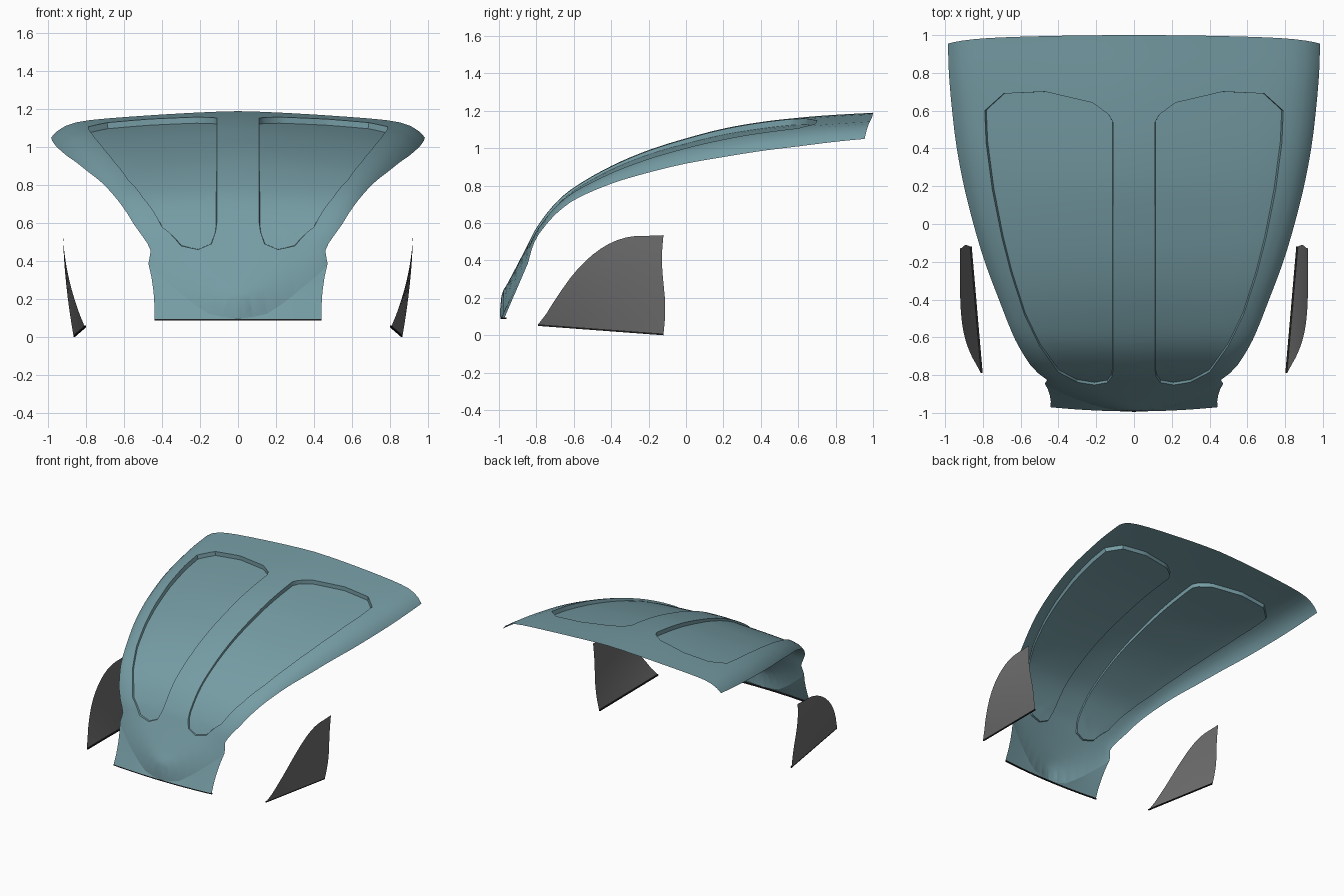
import bpy, bmesh, math
from mathutils import Vector
from mathutils.geometry import delaunay_2d_cdt, intersect_point_line

if "Cube" in bpy.data.objects:
    bpy.data.objects.remove(bpy.data.objects["Cube"])


def material(name, rgb):
    m = bpy.data.materials.new(name)
    m.diffuse_color = (*rgb, 1)
    m.use_nodes = True
    m.node_tree.nodes["Principled BSDF"].inputs["Base Color"].default_value = m.diffuse_color
    return m


TEAL = material("blue_grey_paint", (0.18, 0.335, 0.375))
GREY = material("dark_grey", (0.16, 0.16, 0.16))
BLACK = material("black_trim", (0.015, 0.015, 0.015))


def make(name, verts, faces, mat, smooth=True):
    me = bpy.data.meshes.new(name)
    me.from_pydata([tuple(v) for v in verts], [], faces)
    me.materials.append(mat)
    ob = bpy.data.objects.new(name, me)
    bpy.context.collection.objects.link(ob)
    if smooth:
        bpy.ops.object.select_all(action='DESELECT')
        ob.select_set(True)
        bpy.context.view_layer.objects.active = ob
        bpy.ops.object.shade_smooth_by_angle(angle=math.radians(30))
    return ob


def curve(pts):
    """Smooth function through (position, value) points."""
    n = len(pts)
    slope = []
    for i in range(n):
        a, b = pts[max(i - 1, 0)], pts[min(i + 1, n - 1)]
        slope.append((b[1] - a[1]) / (b[0] - a[0]))

    def f(p):
        p = min(max(p, pts[0][0]), pts[-1][0])
        i = max(k for k in range(n - 1) if pts[k][0] <= p)
        (x0, y0), (x1, y1) = pts[i], pts[i + 1]
        h = x1 - x0
        s = (p - x0) / h
        return ((2*s**3 - 3*s**2 + 1) * y0 + (s**3 - 2*s**2 + s) * h * slope[i]
                + (3*s**2 - 2*s**3) * y1 + (s**3 - s**2) * h * slope[i + 1])
    return f


def ramp(p, a, b):
    s = min(max((p - a) / (b - a), 0), 1)
    return s * s * (3 - 2 * s)


# Hood shape: half width, centre height and edge height along its length
width = curve([(-.995, 0), (-.98, .13), (-.95, .24), (-.9, .37), (-.845, .472), (-.826, .46),
               (-.8, .497), (-.745, .55), (-.7, .58), (-.6, .635), (-.4, .715), (-.2, .79),
               (0, .85), (.2, .9), (.4, .938), (.6, .963), (.8, .98), (.955, .985)])
centre = curve([(-.995, .1), (-.99, .2), (-.95, .285), (-.9, .38), (-.845, .487),
                (-.8, .575), (-.7, .705), (-.6, .79), (-.4, .905), (-.2, .99), (0, 1.053),
                (.2, 1.105), (.4, 1.14), (.6, 1.163), (.8, 1.18), (.955, 1.19)])
edge = curve([(-.995, .1), (-.98, .112), (-.95, .18), (-.9, .285), (-.845, .385), (-.826, .455),
              (-.8, .52), (-.745, .595), (-.7, .645), (-.6, .722), (-.4, .81), (-.2, .87),
              (0, .918), (.2, .953), (.4, .985), (.6, 1.01), (.8, 1.035), (.955, 1.05)])

# Outline of one recessed panel
PANEL = [(.79, .6), (.69, .69), (.47, .7), (.22, .642), (.135, .58), (.112, .54), (.112, -.78),
         (.118, -.81), (.14, -.84), (.21, -.852), (.3, -.838), (.4, -.785), (.5, -.645),
         (.58, -.48), (.65, -.265), (.7, -.07), (.75, .18), (.783, .43)]
PANEL = [Vector(p) for p in PANEL]


def panel_distance(p):
    """Distance to the panel outline, positive inside."""
    best, inside = 9, False
    for a, b in zip(PANEL, PANEL[1:] + PANEL[:1]):
        q, s = intersect_point_line(p, a, b)
        q = a + (b - a) * min(max(s, 0), 1)
        best = min(best, (q - p).length)
        if (a.y > p.y) != (b.y > p.y) and p.x < a.x + (p.y - a.y) / (b.y - a.y) * (b.x - a.x):
            inside = not inside
    return best if inside else -best


def height(x, y):
    t = min(abs(x) / max(width(y), .001), 1)
    nose = ramp(-y, .8, .9)
    roll = (.45 * t**1.4 + .55 * t**16) * (1 - nose) + (.4 * t**2 + .6 * t**5) * nose
    return centre(y) - (centre(y) - edge(y)) * roll


def on_hood(x, y):
    t = min(abs(x) / max(width(y), .001), 1)
    p = Vector((x, y, height(x, y)))
    if panel_distance(Vector((abs(x), y))) > .0015:
        # sink the panel along the surface normal
        e = .004
        n = Vector((height(x - e, y) - height(x + e, y),
                    height(x, y - e) - height(x, y + e), 2 * e)).normalized()
        p -= n * (.012 + .02 * ramp(y, -.7, .5))
    p.y += .045 * (1 - .5 * t**2 - .5 * t**10) * ramp(y, .68, .955)
    return p


# Hood: plan-view triangulation with the panel outlines as creases
nose_rows = [-.993, -.987, -.975, -.955, -.93, -.9, -.87, -.845]
rows = nose_rows + [-.826, -.812] + [-.79 + 1.745 * i / 40 for i in range(41)]
N = 12
across = [math.sin(i / N * math.pi / 2) for i in range(-N, N + 1)]
right = [(width(y), y) for y in rows]
border = ([(0, -.995)] + right + [(t * width(rows[-1]), rows[-1]) for t in across[-2:0:-1]]
          + [(-x, y) for x, y in reversed(right)])
pts = [Vector(p) for p in border]
edges = []
M = len(PANEL)
for side in (1, -1):
    for inset in (0, .003):
        loop = []
        for i, p in enumerate(PANEL):
            d0, d1 = (p - PANEL[i - 1]).normalized(), (PANEL[(i + 1) % M] - p).normalized()
            n = Vector((-d0.y - d1.y, d0.x + d1.x)).normalized()
            loop.append(p + n * inset / max(math.sqrt((1 + d0.dot(d1)) / 2), .5))
        fine = []
        for i in range(M):
            a, b = loop[i], loop[(i + 1) % M]
            k = max(1, round((PANEL[(i + 1) % M] - PANEL[i]).length / .045))
            fine += [a.lerp(b, j / k) for j in range(k)]
        base = len(pts)
        pts += [Vector((p.x * side, p.y)) for p in fine]
        edges += [(base + j, base + (j + 1) % len(fine)) for j in range(len(fine))]
for y in rows[:-1]:
    for t in across[1:-1]:
        p = Vector((t * width(y), y))
        d = panel_distance(Vector((abs(p.x), y)))
        if not -.012 < d < .018:
            pts.append(p)
out = delaunay_2d_cdt(pts, edges, [list(range(len(border)))], 1, 1e-5)
make("hood", [on_hood(p.x, p.y) for p in out[0]], [list(f) for f in out[2]], TEAL)

# Nose panel: ruled skirt from the rounded nose edge to a nearly straight lower edge
rim = ([(-width(y), y) for y in reversed(nose_rows)] + [(0, -.995)]
       + [(width(y), y) for y in nose_rows])
verts, faces = [], []
K = 5
for x, y in rim:
    top = Vector((x, y, edge(y)))
    low = Vector((x * .935, -.97 - .022 * (1 - (x / .472)**2), .095))
    for j in range(K):
        s = j / (K - 1)
        p = top.lerp(low, s)
        p.x *= 1 - .1 * s * (1 - s)
        verts.append(p)
for i in range(len(rim) - 1):
    for j in range(K - 1):
        a = i * K + j
        faces.append((a, a + 1, a + K + 1, a + K))
make("nose_skirt", verts, faces, TEAL)


def trim(name, path, back):
    """Thin square strip along a path."""
    v, f = [], []
    for p in path:
        p = Vector(p)
        v += [p, p + back, p + back - Vector((0, 0, .009)), p - Vector((0, 0, .009))]
    for i in range(len(path) - 1):
        for j in range(4):
            k = (j + 1) % 4
            f.append((4*i + j, 4*i + k, 4*i + 4 + k, 4*i + 4 + j))
    return make(name, v, f, BLACK, False)


trim("nose_trim", [verts[i * K + K - 1] for i in range(len(rim))], Vector((0, .01, 0)))

# Side flaps: curved sheets, from a sloping lower edge to an arched upper edge
arch = curve([(-.79, .056), (-.75, .11), (-.7, .19), (-.6, .33), (-.5, .43), (-.4, .495),
              (-.3, .527), (-.2, .532), (-.12, .535)])
for side, label in ((1, "right"), (-1, "left")):
    v, f, lower = [], [], []
    C, R = 16, 8
    for i in range(C + 1):
        y = -.79 + .67 * i / C
        z0 = .059 - .05 * i / C
        x0 = .81 + .058 * i / C
        for j in range(R + 1):
            z = z0 + max(arch(y) - z0, 0) * j / R
            s = (z - z0) / .53
            x = x0 + (.922 - x0) * (1 - (1 - min(s, 1))**1.7)
            wave = .009 * math.sin(s * 2 * math.pi) * ramp(y, -.3, -.12)
            v.append((x * side, y + wave, z))
        lower.append((x0 * side, y, z0))
    for i in range(C):
        for j in range(R):
            a = i * (R + 1) + j
            q = (a, a + R + 1, a + R + 2, a + 1)
            f.append(q if side > 0 else q[::-1])
    make(label + "_side_flap", v, f, GREY)
    trim(label + "_flap_trim", lower, Vector((-.009 * side, 0, 0)))
